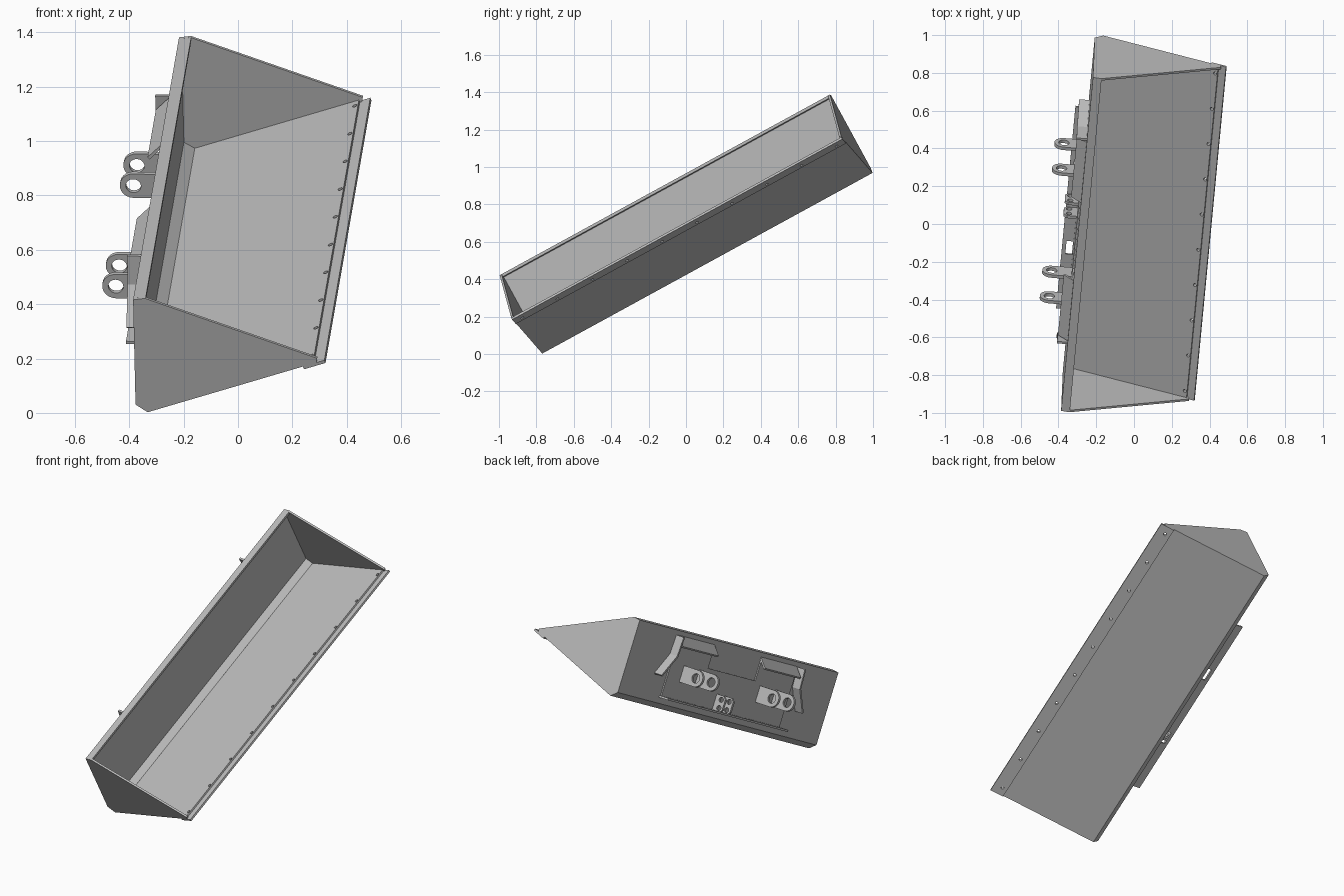
import bpy, bmesh
from math import cos, sin, pi, radians
from mathutils import Matrix, Vector

cube = bpy.data.objects.get("Cube")
if cube:
    bpy.data.objects.remove(cube)

# Bucket frame: X forward out of the mouth, Y along the width, Z up the back wall
along = Vector((0.0836, 0.874, 0.478)).normalized()
up = Vector((-0.0205, -0.479, 0.878))
up = (up - along * up.dot(along)).normalized()
fwd = along.cross(up)
ORIGIN = Vector((-0.2925, 0.1035, 0.5135))
FRAME = Matrix.Translation(ORIGIN) @ Matrix((fwd, along, up)).transposed().to_4x4()

grey = bpy.data.materials.new("steel grey")
grey.use_nodes = True
COLOUR = (0.5, 0.5, 0.5, 1)
grey.diffuse_color = COLOUR
grey.node_tree.nodes["Principled BSDF"].inputs["Base Color"].default_value = COLOUR

X, Y, Z = Vector((1, 0, 0)), Vector((0, 1, 0)), Vector((0, 0, 1))
HALF = 1.01
parts = []


def arc(cx, cy, r, start=0, end=2 * pi, n=32, closed=True):
    steps = n if closed else n - 1
    return [(cx + r * cos(start + (end - start) * i / steps),
             cy + r * sin(start + (end - start) * i / steps)) for i in range(n)]


def rect(x0, x1, y0, y1):
    return [(x0, y0), (x1, y0), (x1, y1), (x0, y1)]


def plate(name, loops, thick, origin=(0, 0, 0), ax=X, ay=Y):
    """Flat plate: first loop is the outline, the others are holes."""
    curve = bpy.data.curves.new(name, "CURVE")
    curve.dimensions = "2D"
    curve.fill_mode = "BOTH"
    curve.extrude = thick / 2
    for loop in loops:
        spline = curve.splines.new("POLY")
        spline.points.add(len(loop) - 1)
        for point, (a, b) in zip(spline.points, loop):
            point.co = (a, b, 0, 1)
        spline.use_cyclic_u = True
    temp = bpy.data.objects.new(name + " outline", curve)
    bpy.context.scene.collection.objects.link(temp)
    dg = bpy.context.evaluated_depsgraph_get()
    mesh = bpy.data.meshes.new_from_object(temp.evaluated_get(dg), depsgraph=dg)
    bpy.data.objects.remove(temp)
    local = Matrix((ax, ay, ax.cross(ay))).transposed().to_4x4()
    local.translation = Vector(origin)
    bm = bmesh.new()
    bm.from_mesh(mesh)
    bmesh.ops.remove_doubles(bm, verts=bm.verts, dist=0.0001)
    bmesh.ops.transform(bm, matrix=local, verts=bm.verts)
    bmesh.ops.recalc_face_normals(bm, faces=bm.faces)
    bm.to_mesh(mesh)
    bm.free()
    mesh.materials.clear()
    mesh.materials.append(grey)
    obj = bpy.data.objects.new(name, mesh)
    obj.matrix_world = FRAME
    bpy.context.scene.collection.objects.link(obj)
    parts.append(obj)
    return obj


def section(name, outline, y, thick, holes=()):
    """Plate cut across the width, outline in forward and up."""
    return plate(name, [outline, *holes], thick, (0, y, 0), X, Z)


# Back wall with top lip and lower bend
section("back_wall", [(0.046, 0.446), (0, 0.439), (0, 0), (0.044, -0.031), (0.05, -0.018),
                      (0.01, 0.006), (0.01, 0.427), (0.046, 0.431)], 0, 2 * HALF)

# Sloped floor and cutting edge, both drilled for bolts
slope = Vector((0.656, 0, 0.234)).normalized()
below = slope.cross(Y)
heel = Vector((0.044, 0, -0.031))
bolts = [arc(0.645, (i - 4.5) * 0.2135, 0.009, n=16) for i in range(10)]
plate("floor", [rect(0, 0.658, -HALF, HALF)] + bolts, 0.01, heel + below * 0.005, slope, Y)
plate("cutting_edge", [rect(0.613, 0.698, -HALF, HALF)] + bolts, 0.012,
      heel - below * 0.006, slope, Y)

# End plates
side = [(0.044, 0.446), (0, 0.439), (0, 0), (0.044, -0.031), (0.672, 0.193), (0.675, 0.211)]
for label, s in (("far", 1), ("near", -1)):
    section(label + "_end_plate", side, s * (HALF - 0.006), 0.012)

# Mounting plate on the back with a notch in its upper edge
plate("mounting_plate", [[(-0.6, 0.04), (0.6, 0.04), (0.6, 0.4), (0.24, 0.4), (0.24, 0.27),
                          (-0.24, 0.27), (-0.24, 0.4), (-0.6, 0.4)]],
      0.008, (-0.004, 0, 0), Y, Z)

# Lower ledge with two locking slots
plate("lower_ledge", [rect(-0.068, 0, -0.61, 0.61)]
      + [rect(-0.047, -0.012, s * 0.24 - 0.04, s * 0.24 + 0.04) for s in (1, -1)],
      0.012, (0, 0, 0.04))

# Hooks, bent guides and pivot ears on both sides
for label, s in (("far", 1), ("near", -1)):
    section(label + "_hook", [(0, 0.412), (0, 0.398), (-0.045, 0.348), (-0.053, 0.357)],
            s * 0.418, 0.365)
    guide = [(0.61, 0.41), (0.622, 0.41), (0.63, 0.295), (0.722, 0.165), (0.712, 0.158),
             (0.618, 0.29)]
    plate(label + "_guide", [[(s * a, b) for a, b in guide]], 0.055, (-0.0275, 0, 0), Y, Z)
    for kind, y in (("outer", 0.464), ("inner", 0.309)):
        ear = [(0, 0.25), *arc(-0.114, 0.2, 0.05, pi / 2, 1.5 * pi, 20, False), (0, 0.15)]
        section(f"{label}_{kind}_ear", ear, s * y, 0.018, [arc(-0.114, 0.2, 0.028)])

# Central pair of lugs with two holes each
for label, y in (("far", 0.076), ("near", -0.004)):
    lug = [(0, 0.14), (-0.06, 0.14), (-0.078, 0.122), (-0.078, 0.058), (-0.06, 0.04), (0, 0.04)]
    section(label + "_centre_lug", lug, y, 0.016,
            [arc(-0.05, z, 0.015, n=20) for z in (0.065, 0.115)])

# Soft shading on round edges only
bpy.ops.object.select_all(action="DESELECT")
for obj in parts:
    obj.select_set(True)
bpy.context.view_layer.objects.active = parts[0]
bpy.ops.object.shade_smooth_by_angle(angle=radians(25))
